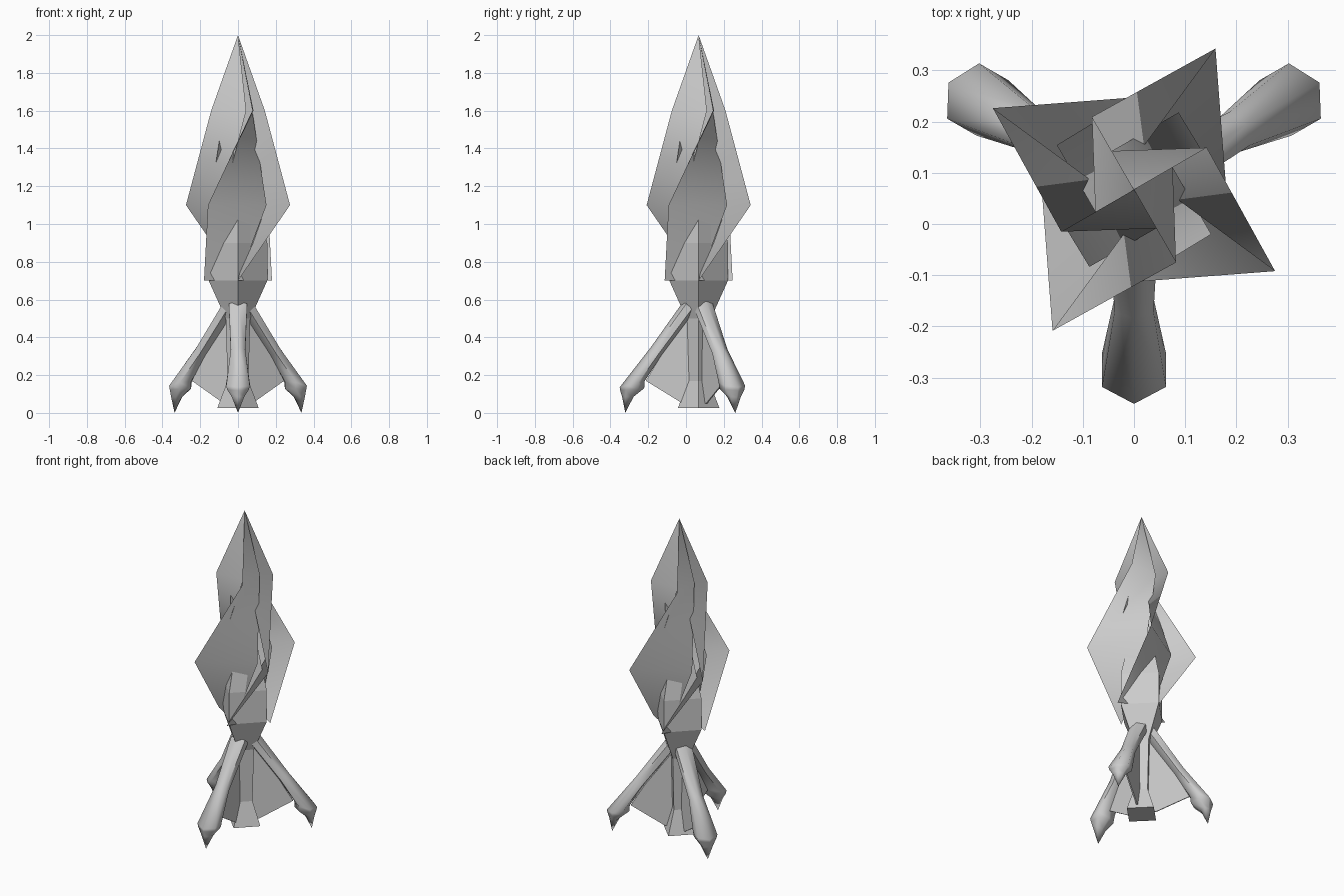
import bpy, math

if "Cube" in bpy.data.objects:
    bpy.data.objects.remove(bpy.data.objects["Cube"])

CY = 0.067  # hull axis sits slightly behind the origin


def make(name, verts, faces, smooth=None):
    me = bpy.data.meshes.new(name)
    me.from_pydata([(x, y + CY, z) for x, y, z in verts], [], faces)
    me.update()
    ob = bpy.data.objects.new(name, me)
    bpy.context.collection.objects.link(ob)
    if smooth:
        bpy.ops.object.select_all(action='DESELECT')
        ob.select_set(True)
        bpy.context.view_layer.objects.active = ob
        bpy.ops.object.shade_smooth_by_angle(angle=math.radians(smooth))
    return ob


def polar(r, deg, z):
    a = math.radians(deg)
    return (r * math.cos(a), r * math.sin(a), z)


# Four hull blades twisting 60 degrees per row: (radius, angle) of both edges
ROWS = [
    (0.70, [(0.180, 180), (0.100, 270)]),
    (1.10, [(0.318, 240), (0.174, 330)]),
    (1.60, [(0.164, 300), (0.087, 390)]),
]
for k in range(4):
    verts = [polar(r, a + 90 * k, z) for z, row in ROWS for r, a in row]
    verts.append((0, 0, 2.0))
    faces = [(0, 1, 3, 2), (2, 3, 5, 4), (4, 5, 6)]
    make(f"hull_blade_{k + 1}", verts, faces, 60)

# Four-sided engine core with flared nozzle
PROFILE = [(0.03, 1.40), (0.155, 0.90), (0.155, 0.70), (0.065, 0.50), (0.055, 0.17), (0.11, 0.025)]
verts = [polar(r, 90 * i, z) for r, z in PROFILE for i in range(4)]
n = len(PROFILE)
faces = [(j * 4 + i, (j + 1) * 4 + i, (j + 1) * 4 + (i + 1) % 4, j * 4 + (i + 1) % 4)
         for j in range(n - 1) for i in range(4)]
faces += [(0, 1, 2, 3), tuple(reversed(range(4 * n - 4, 4 * n)))]
make("engine_core", verts, faces)

# Legs: (distance out, height, radial half size, side half size, tilt)
LEG = [
    (0.050, 0.565, 0.040, 0.056, -40),
    (0.225, 0.325, 0.036, 0.044, -40),
    (0.352, 0.152, 0.068, 0.072, 14),
    (0.352, 0.125, 0.064, 0.066, 5),
    (0.375, 0.085, 0.030, 0.038, 0),
]
N = 6
for k, ang in enumerate((-90, 30, 150)):
    ca, sa = math.cos(math.radians(ang)), math.sin(math.radians(ang))

    def place(d, s, z):
        return (d * ca - s * sa, d * sa + s * ca, z)

    verts = []
    for d, z, rd, rs, tilt in LEG:
        t = math.radians(tilt)
        for i in range(N):
            a = 2 * math.pi * i / N
            u = rd * math.cos(a)
            verts.append(place(d + u * math.cos(t), rs * math.sin(a), z - u * math.sin(t)))
    tip = len(verts)
    verts.append(place(0.388, 0, 0.0))
    faces = [(j * N + i, j * N + (i + 1) % N, (j + 1) * N + (i + 1) % N, (j + 1) * N + i)
             for j in range(len(LEG) - 1) for i in range(N)]
    faces += [(tip - N + i, tip - N + (i + 1) % N, tip) for i in range(N)]
    faces.append(tuple(reversed(range(N))))
    make(f"leg_{k + 1}", verts, faces, 65)

    # Thin fin bracing the leg against the core
    OUT = [(0.03, 0.55), (0.06, 0.53), (0.28, 0.17), (0.085, 0.05), (0.03, 0.05)]
    m = len(OUT)
    verts = [place(d, s, z) for s in (-0.004, 0.004) for d, z in OUT]
    faces = [tuple(range(m)), tuple(reversed(range(m, 2 * m)))]
    faces += [(i, i + m, (i + 1) % m + m, (i + 1) % m) for i in range(m)]
    make(f"leg_fin_{k + 1}", verts, faces)
